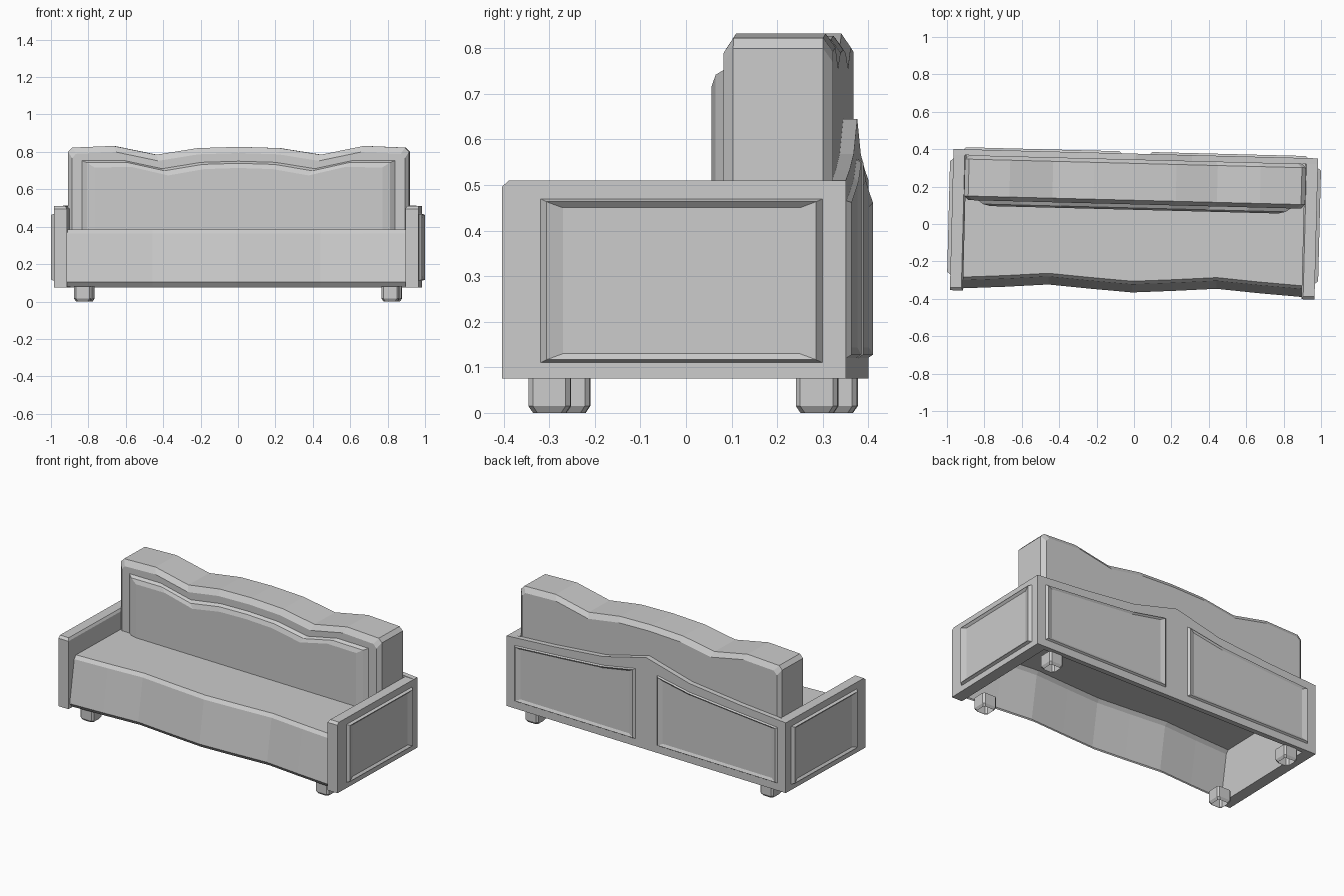
import bpy, bmesh, math
from mathutils import Matrix

if "Cube" in bpy.data.objects:
    bpy.data.objects.remove(bpy.data.objects["Cube"])

TURN = Matrix.Rotation(math.radians(-1.47), 4, 'Z')   # whole sofa sits slightly turned


def make(name, bm):
    bmesh.ops.recalc_face_normals(bm, faces=bm.faces)
    me = bpy.data.meshes.new(name)
    bm.to_mesh(me)
    bm.free()
    ob = bpy.data.objects.new(name, me)
    bpy.context.collection.objects.link(ob)
    ob.matrix_world = TURN
    return ob


def loft(name, rings, cap_start=True, cap_end=True, closed=True):
    bm = bmesh.new()
    vs = [[bm.verts.new(p) for p in r] for r in rings]
    n = len(vs[0])
    for a, b in zip(vs, vs[1:]):
        for i in range(n if closed else n - 1):
            j = (i + 1) % n
            bm.faces.new((a[i], a[j], b[j], b[i]))
    if closed and cap_start:
        bm.faces.new(vs[0][::-1])
    if closed and cap_end:
        bm.faces.new(vs[-1])
    return make(name, bm)


def mirrored(half):
    """Half profile from the centre outwards -> full profile, left to right."""
    return [(-x, v) for x, v in half[:0:-1]] + half


def scaled(pts, su, sv):
    us, ws = [p[0] for p in pts], [p[1] for p in pts]
    cu, cv = (min(us) + max(us)) / 2, (min(ws) + max(ws)) / 2
    return [(cu + (u - cu) * su, cv + (v - cv) * sv) for u, v in pts]


# Seat: open sheet with a wavy front that leans outward to a tucked lip
front = mirrored([(0, -.366), (.22, -.352), (.45, -.335), (.68, -.353), (.906, -.367)])
loft("seat", [[(x, .345, .385), (x, f + .06, .385), (x, f + .043, .365),
               (x, f, .105), (x, f + .02, .08)] for x, f in front], closed=False)

# Backrest: wavy top, chamfered front and back
wave = [(0, .827), (.22, .82), (.44, .785), (.67, .832)]
back_top = mirrored(wave + [(.89, .823), (.912, .80)])


def back_ring(y, dx, dz):
    k = 1 - dx / .912
    top = [(x * k, y, z - dz) for x, z in back_top]
    return [(-.912 * k, y, .37)] + top + [(.912 * k, y, .37)]


loft("backrest", [back_ring(.105, .022, .033), back_ring(.127, 0, 0),
                  back_ring(.324, 0, 0), back_ring(.345, .022, .03)])

# Padded panel on the front of the backrest
pad_top = mirrored([(0, .752), (.2, .746), (.41, .712), (.62, .757), (.84, .755)])


def pad_ring(y, dx, dz):
    k = 1 - dx / .84
    return ([(-.84 * k, y, .37)] + [(x * k, y, z - dz) for x, z in pad_top]
            + [(.84 * k, y, .37)])


loft("back_pad", [pad_ring(.108, 0, 0), pad_ring(.086, .03, .013),
                  pad_ring(.076, .07, .038)])

# Rear board with a peaked top edge
board_top = mirrored([(0, .645), (.3, .568), (.65, .533), (.975, .51)])
loft("rear_board", [[(-.975, y, .075)] + [(x, y, z) for x, z in board_top]
                    + [(.975, y, .075)] for y in (.345, .376)])

arm_panel = [(-.295, .11), (.325, .11), (.325, .47), (-.295, .47)]
rear_panel = [(.075, .12), (.92, .12), (.92, .466), (.6, .49), (.3, .515), (.075, .557)]

for side, s in (("right", 1), ("left", -1)):
    # Arm: slab with top chamfer at the front and inner edges
    def arm_ring(z, c):
        return [(s * .975, -.379 + c, z), (s * .975, .376, z),
                (s * (.905 + c * .6), .376, z), (s * (.905 + c * .6), -.379 + c, z)]
    loft(side + "_arm", [arm_ring(.075, 0), arm_ring(.496, 0), arm_ring(.51, .015)])

    # Picture-frame mouldings on the arm side and on the rear
    loft(side + "_arm_moulding",
         [[(s * d, y, z) for y, z in scaled(arm_panel, a, b)]
          for d, a, b in ((.974, 1, 1), (.992, .955, .963), (.98, .84, .89))], cap_start=False)
    loft(side + "_rear_moulding",
         [[(s * x, d, z) for x, z in scaled(rear_panel, a, b)]
          for d, a, b in ((.375, 1, 1), (.387, .97, .965), (.379, .9, .89))], cap_start=False)

    # Feet: hollow chamfered blocks
    for end, y in (("front", -.278), ("rear", .309)):
        def foot_ring(z, h, c=.01):
            o = [(h, c - h), (h, h - c), (h - c, h), (c - h, h),
                 (-h, h - c), (-h, c - h), (c - h, -h), (h - c, -h)]
            return [(s * .822 + a, y + b, z) for a, b in o]
        loft(f"{side}_{end}_foot", [foot_ring(.08, .046), foot_ring(.015, .046),
                                    foot_ring(0, .036)], cap_start=False, cap_end=False)
